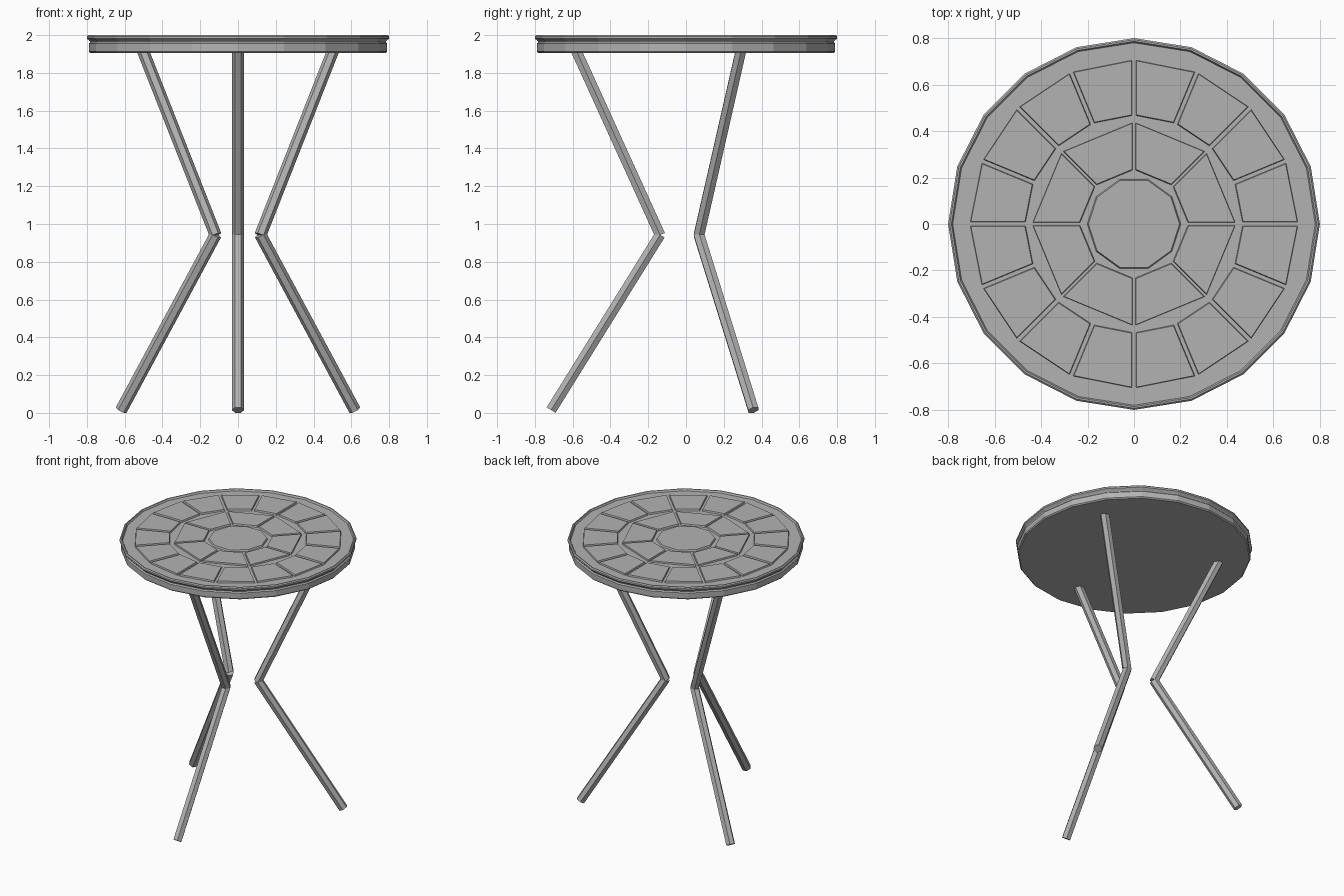
import bpy, bmesh, math
from mathutils import Vector

if "Cube" in bpy.data.objects:
    bpy.data.objects.remove(bpy.data.objects["Cube"])

grey = bpy.data.materials.new("plain grey")
grey.diffuse_color = (0.45, 0.45, 0.45, 1)
grey.use_nodes = True
grey.node_tree.nodes["Principled BSDF"].inputs["Base Color"].default_value = grey.diffuse_color


def loft(name, rings):
    """Skin a list of equal vertex rings and cap both ends."""
    bm = bmesh.new()
    vs = [[bm.verts.new(p) for p in r] for r in rings]
    n = len(vs[0])
    for a, b in zip(vs, vs[1:]):
        for i in range(n):
            j = (i + 1) % n
            bm.faces.new((a[i], a[j], b[j], b[i]))
    bm.faces.new(vs[0][::-1])
    bm.faces.new(vs[-1])
    bmesh.ops.recalc_face_normals(bm, faces=bm.faces)
    me = bpy.data.meshes.new(name)
    bm.to_mesh(me)
    bm.free()
    me.materials.append(grey)
    ob = bpy.data.objects.new(name, me)
    bpy.context.collection.objects.link(ob)
    return ob


def circle(r, z, n):
    return [(r * math.cos(2 * math.pi * i / n), r * math.sin(2 * math.pi * i / n), z)
            for i in range(n)]


# table top: moulded 20-sided disc with a groove round the edge and a low lip on top
Z0, Z1 = 1.987, 1.998
profile = [(0.782, 1.906), (0.79, 1.914), (0.79, 1.955), (0.782, 1.963),
           (0.785, 1.969), (0.80, 1.982), (0.80, 1.993), (0.793, 2.0),
           (0.786, 2.0), (0.78, Z0)]
loft("table_top", [circle(r, z, 20) for r, z in profile])

# raised panels with slightly sloping sides
loft("centre_panel", [circle(r, z, 10) for r, z in ((0.203, Z0 - 0.004), (0.196, Z1))])


def panel_ring(name, count, r_in, r_out, gap):
    for k in range(count):
        a0, a1 = (2 * math.pi * (k + s) / count for s in (0, 1))
        rings = []
        for z, inset in ((Z0 - 0.004, 0.0), (Z1, 0.004)):
            ri, ro, g = r_in + inset, r_out - inset, gap + inset
            ring = []
            for r, a, s in ((ri, a0, 1), (ro, a0, 1), (ro, a1, -1), (ri, a1, -1)):
                t = a + s * math.asin(g / r)
                ring.append((r * math.cos(t), r * math.sin(t), z))
            rings.append(ring)
        loft(f"{name}_{k + 1}", rings)


panel_ring("inner_panel", 8, 0.231, 0.437, 0.005)
panel_ring("outer_panel", 16, 0.466, 0.706, 0.007)


def rod(name, angle, start, end, r=0.032, n=6):
    """Six-sided rod between two (radius, height) points in the plane at this angle."""
    out = Vector((math.cos(angle), math.sin(angle), 0))
    across = Vector((-math.sin(angle), math.cos(angle), 0))
    a, b = (out * p[0] + Vector((0, 0, p[1])) for p in (start, end))
    w = (b - a).normalized().cross(across)
    ring = [r * (math.cos(2 * math.pi * k / n) * across + math.sin(2 * math.pi * k / n) * w)
            for k in range(n)]
    loft(name, [[a + v for v in ring], [b + v for v in ring]])


# three legs, each an upper and a lower rod meeting at the knee
for name, deg in (("front", -90), ("right", 30), ("left", 150)):
    t = math.radians(deg)
    rod(f"{name}_leg_lower", t, (0.714, 0.015), (0.137, 0.943))
    rod(f"{name}_leg_upper", t, (0.137, 0.941), (0.587, 1.93))
